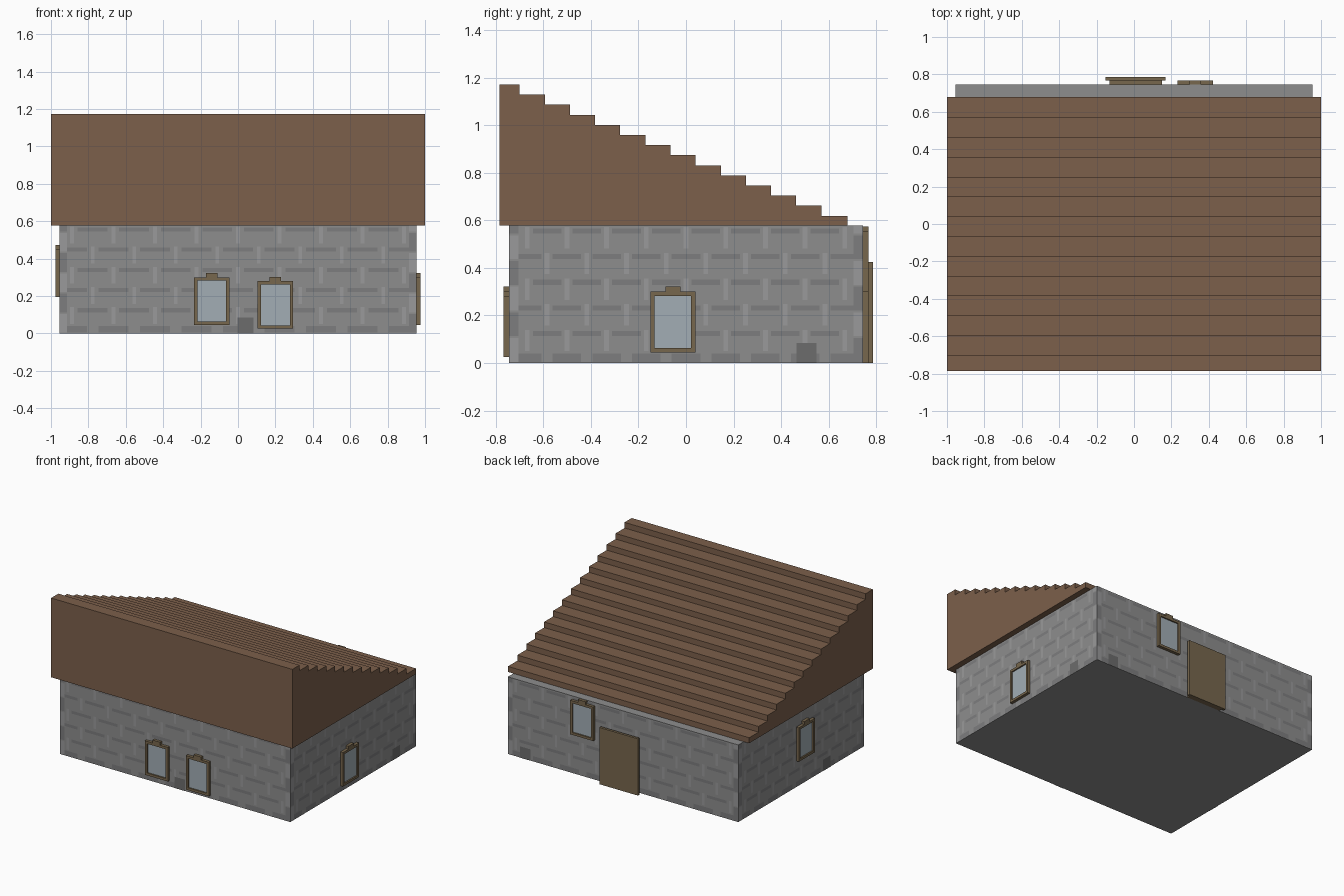
import bpy, bmesh, math
from mathutils import Matrix, Vector

if "Cube" in bpy.data.objects:
    bpy.data.objects.remove(bpy.data.objects["Cube"])

HX, HY, WALL_TOP = 0.955, 0.745, 0.578


def material(name, rgb):
    m = bpy.data.materials.new(name)
    m.diffuse_color = (*rgb, 1)
    m.use_nodes = True
    m.node_tree.nodes["Principled BSDF"].inputs["Base Color"].default_value = m.diffuse_color
    return m


STONE = material("stone", (0.27, 0.27, 0.27))
DARK = material("dark_stone", (0.205, 0.205, 0.21))
PATCH = material("patch_stone", (0.15, 0.15, 0.15))
LIGHT = material("light_stone", (0.32, 0.32, 0.325))
ROOF = material("roof_wood", (0.20, 0.115, 0.07))
FRAME = material("frame_wood", (0.185, 0.135, 0.075))
GLASS = material("glass", (0.36, 0.42, 0.46))

# Each wall frame: local x along the wall, local -y outward, z up
WALLS = {
    "front": (Matrix.Translation((0, -HY, 0)), HX),
    "right": (Matrix.Translation((HX, 0, 0)) @ Matrix.Rotation(math.pi / 2, 4, 'Z'), HY),
    "back": (Matrix.Translation((0, HY, 0)) @ Matrix.Rotation(math.pi, 4, 'Z'), HX),
    "left": (Matrix.Translation((-HX, 0, 0)) @ Matrix.Rotation(-math.pi / 2, 4, 'Z'), HY),
}


def finish(name, bm, mat, matrix=Matrix()):
    bm.transform(matrix)
    me = bpy.data.meshes.new(name)
    bm.to_mesh(me)
    bm.free()
    me.materials.append(mat)
    ob = bpy.data.objects.new(name, me)
    bpy.context.collection.objects.link(ob)
    return ob


def add_box(bm, lo, hi):
    lo, hi = Vector(lo), Vector(hi)
    m = Matrix.Translation((lo + hi) / 2) @ Matrix.Diagonal((*(hi - lo), 1))
    bmesh.ops.create_cube(bm, size=1, matrix=m)


def boxes(name, items, mat, matrix=Matrix()):
    bm = bmesh.new()
    for lo, hi in items:
        add_box(bm, lo, hi)
    return finish(name, bm, mat, matrix)


def panels(name, rects, mat, matrix, lift):
    bm = bmesh.new()
    for x0, x1, z0, z1 in rects:
        bm.faces.new([bm.verts.new((x, -lift, z))
                      for x, z in ((x0, z0), (x1, z0), (x1, z1), (x0, z1))])
    finish(name, bm, mat, matrix)


def window(side, cx, z0):
    """Framed window with a small raised block above the lintel."""
    m = WALLS[side][0]
    w, h, t, d = 0.095, 0.255, 0.018, 0.022
    z1 = z0 + h
    boxes(side + "_window_frame", [
        ((cx - w, -d, z0), (cx - w + t, 0, z1)),
        ((cx + w - t, -d, z0), (cx + w, 0, z1)),
        ((cx - w + t, -d, z0), (cx + w - t, 0, z0 + t)),
        ((cx - w + t, -d, z1 - t), (cx + w - t, 0, z1)),
        ((cx - 0.031, -d, z1), (cx + 0.031, 0, z1 + 0.022)),
    ], FRAME, m)
    boxes(side + "_window_glass",
          [((cx - w + t, -0.012, z0 + t), (cx + w - t, 0, z1 - t))], GLASS, m)


# Walls
boxes("walls", [((-HX, -HY, 0), (HX, HY, WALL_TOP))], STONE)

# Inlaid stone pattern: staggered courses, upright joints, corner stones
for side, (m, half) in WALLS.items():
    step = 0.222 if half == HX else 0.167
    dark, light = [], []
    for row in range(6):
        z = 0.005 + row * 0.108
        off = (row % 2) * step / 2
        n = int(half / step) + 1
        for i in range(-n, n + 1):
            x = i * step + off
            a, b = max(x - step * 0.36, -half + 0.04), min(x + step * 0.36, half - 0.04)
            if b - a > 0.02:
                dark.append((a, b, z, z + (0.035 if row == 0 else 0.022)))
            if abs(x) < half - 0.06 and row < 5:
                light.append((x - 0.01, x + 0.01, z + 0.045, min(z + 0.135, WALL_TOP)))
        for s in (-1, 1):
            quoin = sorted((s * half, s * (half - 0.04)))
            (dark if (row + (s > 0)) % 2 else light).append(
                (*quoin, z, min(z + 0.1, WALL_TOP)))
    panels(side + "_dark_stones", dark, DARK, m, 0.001)
    panels(side + "_light_stones", light, LIGHT, m, 0.0015)

# Odd dark stones near the ground
for side, x in (("front", 0.04), ("right", 0.507), ("back", -0.81), ("left", 0.3)):
    panels(side + "_patch_stone", [(x - 0.042, x + 0.042, 0, 0.085)], PATCH, WALLS[side][0], 0.002)

# Stepped lean-to roof: one stair profile extruded along x
STEPS, RUN, RISE = 14, 0.1058, 0.0425
profile = [(0.68, WALL_TOP), (-0.785, WALL_TOP), (-0.785, 1.172)]
for i in range(STEPS):
    y, z = -0.70 + i * RUN, 1.172 - i * RISE
    profile.append((y, z))
    if i < STEPS - 1:
        profile.append((y, z - RISE))
profile[-1] = (0.68, profile[-1][1])
bm = bmesh.new()
face = bm.faces.new([bm.verts.new((-1, y, z)) for y, z in profile])
ext = bmesh.ops.extrude_face_region(bm, geom=[face])
bmesh.ops.translate(bm, vec=(2, 0, 0),
                    verts=[v for v in ext["geom"] if isinstance(v, bmesh.types.BMVert)])
bmesh.ops.recalc_face_normals(bm, faces=bm.faces)
finish("stepped_roof", bm, ROOF)

# Windows
window("front", -0.14, 0.045)
window("front", 0.20, 0.025)
window("right", -0.055, 0.045)
window("left", 0.037, 0.195)
window("back", -0.328, 0.298)

# Door: narrower casing behind a wide slab
boxes("door_casing", [((-0.13, HY, 0), (0.15, 0.768, 0.405))], FRAME)
boxes("door_slab", [((-0.152, 0.768, 0), (0.168, 0.787, 0.425))], FRAME)
